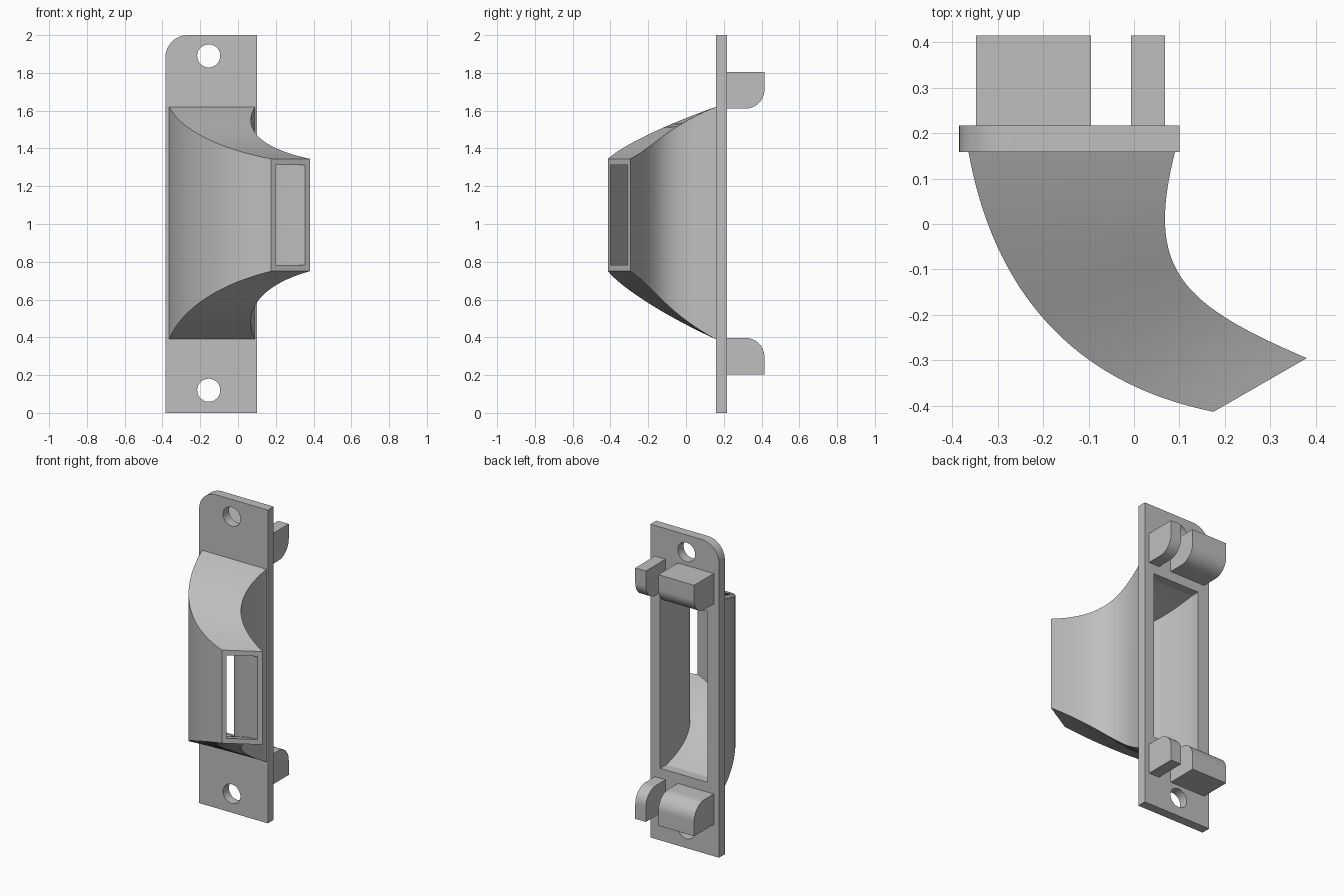
import bpy, bmesh, math
from mathutils import Vector

if "Cube" in bpy.data.objects:
    bpy.data.objects.remove(bpy.data.objects["Cube"])

gray = bpy.data.materials.new("plain_gray")
gray.use_nodes = True
gray.diffuse_color = (0.52, 0.52, 0.52, 1)
gray.node_tree.nodes["Principled BSDF"].inputs["Base Color"].default_value = (0.52, 0.52, 0.52, 1)

FRONT, BACK = 0.158, 0.217     # plate faces
MID_Z = 1.005                  # duct centre height


def arc(cx, cy, r, start, end, steps):
    angles = [math.radians(start + (end - start) * i / steps) for i in range(steps + 1)]
    return [(cx + r * math.cos(a), cy + r * math.sin(a)) for a in angles]


def smooth(obj):
    bpy.ops.object.select_all(action='DESELECT')
    obj.select_set(True)
    bpy.context.view_layer.objects.active = obj
    bpy.ops.object.shade_smooth_by_angle(angle=math.radians(30))


def extruded(name, outlines, depth, location, rotation):
    """Fill flat outlines (inner ones become holes) and thicken them."""
    curve = bpy.data.curves.new(name, 'CURVE')
    curve.dimensions = '2D'
    curve.fill_mode = 'BOTH'
    curve.extrude = depth / 2
    for outline in outlines:
        spline = curve.splines.new('POLY')
        spline.points.add(len(outline) - 1)
        for point, (x, y) in zip(spline.points, outline):
            point.co = (x, y, 0, 1)
        spline.use_cyclic_u = True
    curve.materials.append(gray)
    obj = bpy.data.objects.new(name, curve)
    bpy.context.collection.objects.link(obj)
    obj.location, obj.rotation_euler = location, rotation
    bpy.ops.object.select_all(action='DESELECT')
    obj.select_set(True)
    bpy.context.view_layer.objects.active = obj
    bpy.ops.object.convert(target='MESH')
    smooth(bpy.context.view_layer.objects.active)


# Mounting plate with one round corner, two screw holes and the duct opening
outline = [(-0.385, 0), (0.10, 0), (0.10, 2)] + arc(-0.265, 1.88, 0.12, 90, 180, 12)
opening = [(-0.303, 0.46), (0.03, 0.46), (0.03, 1.55), (-0.303, 1.55)]
holes = [arc(-0.155, z, 0.061, 0, 352.5, 47) for z in (0.12, 1.89)]
extruded("mounting_plate", [outline, opening] + holes, BACK - FRONT,
         (0, (FRONT + BACK) / 2, 0), (math.pi / 2, 0, 0))

# Pegs on the back, round on the corner facing the middle
for level, z_square, sign in (("upper", 1.805, -1), ("lower", 0.203, 1)):
    z_round = z_square + sign * 0.194
    corner = [(0.315 + 0.1 * math.cos(a), z_round + sign * 0.1 * (math.sin(a) - 1))
              for a in (math.pi / 2 * i / 12 for i in range(13))]
    profile = [(BACK, z_round)] + corner[::-1] + [(0.415, z_square), (BACK, z_square)]
    profile = [(BACK, z_square), (0.415, z_square)] + corner + [(BACK, z_round)]
    for kind, x0, x1 in (("wide", -0.348, -0.095), ("narrow", -0.007, 0.068)):
        extruded(f"{level}_{kind}_peg", [profile], x1 - x0, ((x0 + x1) / 2, 0, 0),
                 (math.pi / 2, 0, math.pi / 2))


# Curved duct: a tapering hollow rectangle swept between two plan curves
def bezier(points, t):
    a, b, c, d = (Vector(p) for p in points)
    s = 1 - t
    return a * s**3 + b * 3 * s * s * t + c * 3 * s * t * t + d * t**3


OUTER = [(-0.364, FRONT, 1.62), (-0.31, -0.14, 1.515), (-0.14, -0.35, 1.405), (0.175, -0.413, 1.345)]
INNER = [(0.09, FRONT, 1.62), (0.025, -0.10, 1.515), (0.10, -0.175, 1.405), (0.38, -0.295, 1.345)]
STEPS = 40


def section(a, b):
    # four corners, the lower two mirrored about the duct centre
    low = lambda p: Vector((p.x, p.y, 0.39 + (1.62 - p.z) * 0.36 / 0.275))
    return [a, b, low(b), low(a)]


bm = bmesh.new()
rings = []
for i in range(STEPS + 1):
    t = i / STEPS
    a, b = bezier(OUTER, t), bezier(INNER, t)
    wall = 0.06 + (0.028 - 0.06) * t
    inset = (b - a).normalized() * wall
    skin = section(a, b)
    bore = [p.copy() for p in section(a, b)]
    for k, p in enumerate(bore):
        p += inset if k in (0, 3) else -inset
        p.z += (-1 if k < 2 else 1) * wall * 1.15
    rings.append(([bm.verts.new(p) for p in skin], [bm.verts.new(p) for p in bore]))

for (skin0, bore0), (skin1, bore1) in zip(rings, rings[1:]):
    for k in range(4):
        n = (k + 1) % 4
        bm.faces.new((skin0[k], skin0[n], skin1[n], skin1[k]))
        bm.faces.new((bore0[n], bore0[k], bore1[k], bore1[n]))
for skin, bore in (rings[0], rings[-1]):
    for k in range(4):
        n = (k + 1) % 4
        bm.faces.new((skin[k], skin[n], bore[n], bore[k]))
bmesh.ops.recalc_face_normals(bm, faces=bm.faces)
mesh = bpy.data.meshes.new("curved_duct")
bm.to_mesh(mesh)
bm.free()
mesh.materials.append(gray)
duct = bpy.data.objects.new("curved_duct", mesh)
bpy.context.collection.objects.link(duct)
smooth(duct)
